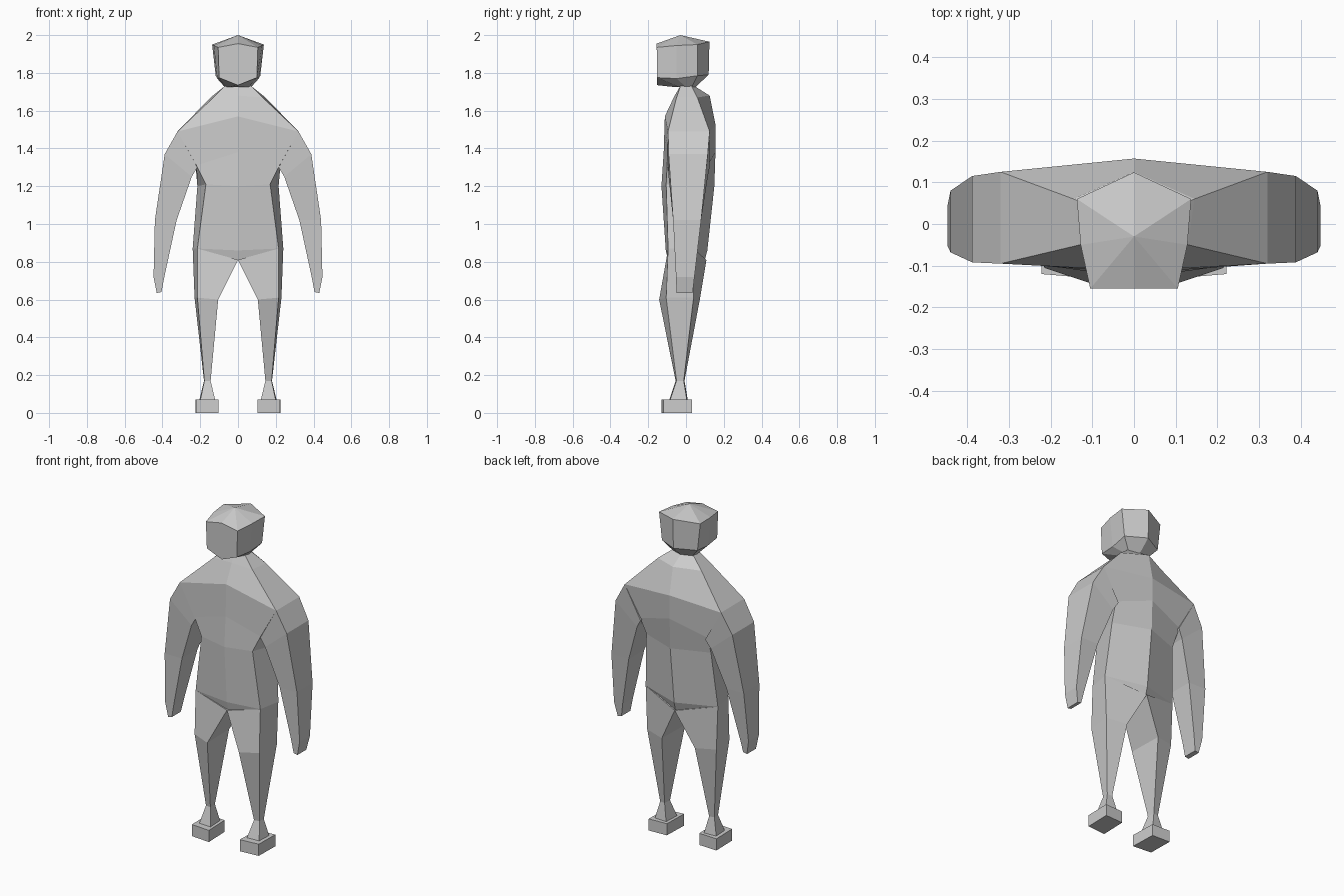
import bpy, bmesh


def loft(name, rings, mirror=False):
    """Skin a list of equal-sized rings with flat faces and close both ends."""
    bm = bmesh.new()
    vs = [[bm.verts.new(p) for p in r] for r in rings]
    n = len(rings[0])
    for a, b in zip(vs, vs[1:]):
        for i in range(n):
            j = (i + 1) % n
            bm.faces.new((a[i], a[j], b[j], b[i]))
    bm.faces.new(vs[0])
    bm.faces.new(vs[-1])
    bmesh.ops.remove_doubles(bm, verts=bm.verts, dist=0.0005)
    bmesh.ops.recalc_face_normals(bm, faces=bm.faces)
    me = bpy.data.meshes.new(name)
    bm.to_mesh(me)
    bm.free()
    ob = bpy.data.objects.new(name, me)
    bpy.context.collection.objects.link(ob)
    if mirror:
        m = ob.modifiers.new("Mirror", 'MIRROR')
        m.use_mirror_merge = False
    return ob


def full(half):
    """Complete a half ring (front centre ... back centre) across x = 0."""
    return half + [(-x, y, z) for x, y, z in half[-2:0:-1]]


# torso: front centre, front side, back side, back centre
loft("torso", [full(r) for r in (
    [(0, -.095, .81), (.20, -.09, .84), (.22, .03, .84), (0, .10, .81)],
    [(0, -.107, .86), (.215, -.095, .87), (.24, .04, .87), (0, .113, .86)],
    [(0, -.13, 1.20), (.17, -.105, 1.21), (.215, .07, 1.20), (0, .15, 1.20)],
    [(0, -.118, 1.38), (.22, -.10, 1.31), (.225, .115, 1.31), (0, .156, 1.38)],
    [(0, -.112, 1.57), (.32, -.095, 1.49), (.32, .125, 1.49), (0, .157, 1.52)],
    [(0, -.06, 1.68), (.13, -.05, 1.67), (.145, .06, 1.67), (0, .125, 1.68)],
    [(0, -.03, 1.73), (.07, -.03, 1.73), (.07, .03, 1.73), (0, .045, 1.73)],
)])

# head with pointed chin and peaked crown
loft("head", [full(r) for r in (
    [(0, -.06, 1.725), (.055, -.035, 1.725), (.07, 0, 1.725), (.065, .03, 1.725), (0, .05, 1.725)],
    [(0, -.153, 1.735), (.10, -.153, 1.775), (.11, -.05, 1.77), (.118, .06, 1.785), (0, .12, 1.79)],
    [(0, -.155, 1.955), (.105, -.155, 1.935), (.128, -.05, 1.945), (.137, .06, 1.95), (0, .124, 1.965)],
    [(0, -.03, 2.0)] * 5,
)])

# arms: (outer x, z), (inner x, z), front y, back y
arm = [
    ((.32, 1.49), (.215, 1.30), -.095, .125),
    ((.388, 1.37), (.245, 1.25), -.092, .115),
    ((.44, 1.02), (.325, 1.02), -.068, .08),
    ((.447, .72), (.39, .72), -.053, .045),
    ((.43, .635), (.405, .64), -.05, .035),
]
loft("arm", [[(o[0], f, o[1]), (o[0], b, o[1]), (i[0], b, i[1]), (i[0], f, i[1])]
             for o, i, f, b in arm], mirror=True)

# legs: inner front, outer front, outer back, inner back
loft("leg", [
    [(0, -.105, .81), (.215, -.095, .87), (.24, .04, .87), (0, .108, .81)],
    [(.105, -.142, .60), (.215, -.105, .61), (.23, .04, .61), (.11, .073, .60)],
    [(.145, -.055, .17), (.178, -.05, .17), (.18, -.012, .17), (.148, -.008, .17)],
    [(.12, -.09, .065), (.20, -.085, .065), (.205, .005, .065), (.125, .01, .065)],
], mirror=True)

# feet
loft("foot", [[(.103, -.13, z), (.222, -.12, z), (.225, .033, z), (.108, .028, z)]
              for z in (0, .07)], mirror=True)
